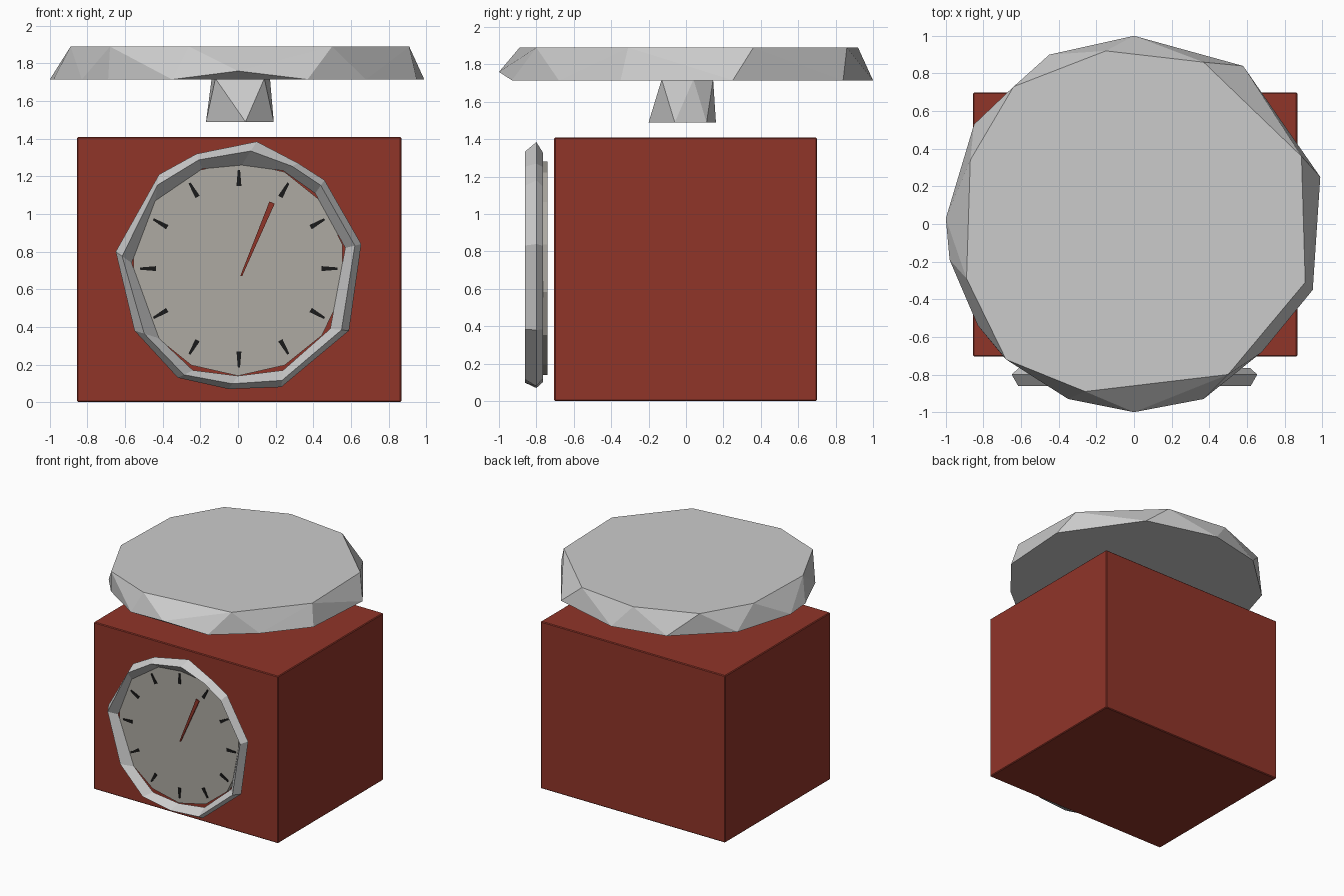
import bpy, bmesh, math
from mathutils import Vector

if "Cube" in bpy.data.objects:
    bpy.data.objects.remove(bpy.data.objects["Cube"])


def material(name, rgb):
    m = bpy.data.materials.new(name)
    m.diffuse_color = (*rgb, 1)
    m.use_nodes = True
    m.node_tree.nodes["Principled BSDF"].inputs["Base Color"].default_value = m.diffuse_color
    return m


RED = material("red paint", (0.28, 0.035, 0.022))
CREAM = material("cream enamel", (0.42, 0.40, 0.36))
BLACK = material("black ink", (0.01, 0.01, 0.01))


def finish(bm, name, mat=None):
    bmesh.ops.recalc_face_normals(bm, faces=bm.faces[:])
    me = bpy.data.meshes.new(name)
    bm.to_mesh(me)
    bm.free()
    ob = bpy.data.objects.new(name, me)
    bpy.context.collection.objects.link(ob)
    if mat:
        me.materials.append(mat)
    return ob


def hull(name, points, mat=None):
    """Faceted solid wrapped tightly around a cloud of points."""
    bm = bmesh.new()
    for p in points:
        bm.verts.new(p)
    res = bmesh.ops.convex_hull(bm, input=bm.verts[:])
    spare = [v for v in bm.verts if not v.link_faces]
    bmesh.ops.delete(bm, geom=spare, context='VERTS')
    bmesh.ops.dissolve_limit(bm, angle_limit=math.radians(1),
                             verts=bm.verts[:], edges=bm.edges[:])
    return finish(bm, name, mat)


def level(outline, z):
    return [(x, y, z) for x, y in outline]


def slab(name, outline, y0, y1, mat):
    """Front-facing plate: an x/z outline given thickness along y."""
    return hull(name, [(x, y, z) for y in (y0, y1) for x, z in outline], mat)


# body
body = hull("body", [(x, y, z) for x in (-0.855, 0.868)
                     for y in (-0.705, 0.70) for z in (0, 1.41)], RED)
bevel = body.modifiers.new("soft edges", 'BEVEL')
bevel.width = 0.006
bevel.segments = 1

# weighing plate: irregular facets, slanted rim
plate_top = [(-0.15, 0.92), (0.37, 0.86), (0.89, 0.36), (0.91, -0.31),
             (0.50, -0.80), (-0.26, -0.89), (-0.68, -0.72), (-0.89, -0.29),
             (-0.87, 0.34), (-0.64, 0.73)]
plate_base = [(0, 1.0), (0.58, 0.84), (0.99, 0.25), (0.95, -0.35),
              (0.68, -0.68), (0.37, -0.93), (-0.35, -0.93), (-0.69, -0.71),
              (-0.83, -0.54), (-0.98, -0.19), (-1.0, 0.03), (-0.85, 0.53),
              (-0.45, 0.90)]
hull("weighing_plate", level(plate_top, 1.89) + level(plate_base, 1.715)
     + [(0, -1.0, 1.76)])

# stem under the plate
stem_base = [(0.04, -0.20), (0.19, -0.06), (0.16, 0.11), (0.0, 0.16),
             (-0.14, 0.10), (-0.17, -0.05)]
stem_top = [(-0.12, -0.12), (0.14, -0.13), (0.17, 0.04), (0.09, 0.145),
            (-0.07, 0.14), (-0.14, 0.03)]
hull("stem", level(stem_base, 1.49) + level(stem_top, 1.72))

# dial rim: four-sided section swept between an outer and an inner outline
rim_outer = [(0.10, 1.385), (0.32, 1.27), (0.46, 1.18), (0.655, 0.84),
             (0.59, 0.38), (0.23, 0.08), (-0.05, 0.07), (-0.32, 0.13),
             (-0.55, 0.38), (-0.65, 0.80), (-0.42, 1.21), (-0.22, 1.32)]
rim_inner = [(0.02, 1.26), (0.24, 1.23), (0.41, 1.11), (0.57, 0.82),
             (0.49, 0.39), (0.24, 0.17), (0.0, 0.14), (-0.24, 0.17),
             (-0.42, 0.34), (-0.565, 0.74), (-0.44, 1.07), (-0.19, 1.24)]
section = [(0.0, -0.80), (0.40, -0.86), (1.0, -0.79), (0.45, -0.765)]
bm = bmesh.new()
rings = []
for o, i in zip(rim_outer, rim_inner):
    o, i = Vector(o), Vector(i)
    ring = []
    for t, y in section:
        p = o.lerp(i, t)
        ring.append(bm.verts.new((p.x, y, p.y)))
    rings.append(ring)
for k, a in enumerate(rings):
    b = rings[(k + 1) % len(rings)]
    for j in range(4):
        n = (j + 1) % 4
        bm.faces.new((a[j], a[n], b[n], b[j]))
finish(bm, "dial_rim")

# dial face
slab("dial_face", [(0.57 * math.sin(a), 0.71 + 0.57 * math.cos(a))
                   for a in (k * math.tau / 14 for k in range(14))],
     -0.785, -0.74, CREAM)

# hour-style tick marks
for k in range(12):
    a = k * math.tau / 12
    out = Vector((math.sin(a), math.cos(a)))
    side = Vector((out.y, -out.x))
    mid = Vector((0.005, 0.71))
    pts = [mid + out * r + side * s for r, s in
           ((0.44, -0.013), (0.44, 0.013), (0.525, 0.006), (0.525, -0.006))]
    slab(f"tick_mark_{k + 1}", pts, -0.792, -0.78, BLACK)

# pointer
slab("pointer", [(0.012, 0.67), (0.022, 0.67), (0.195, 1.055), (0.167, 1.067)],
     -0.80, -0.79, RED)
